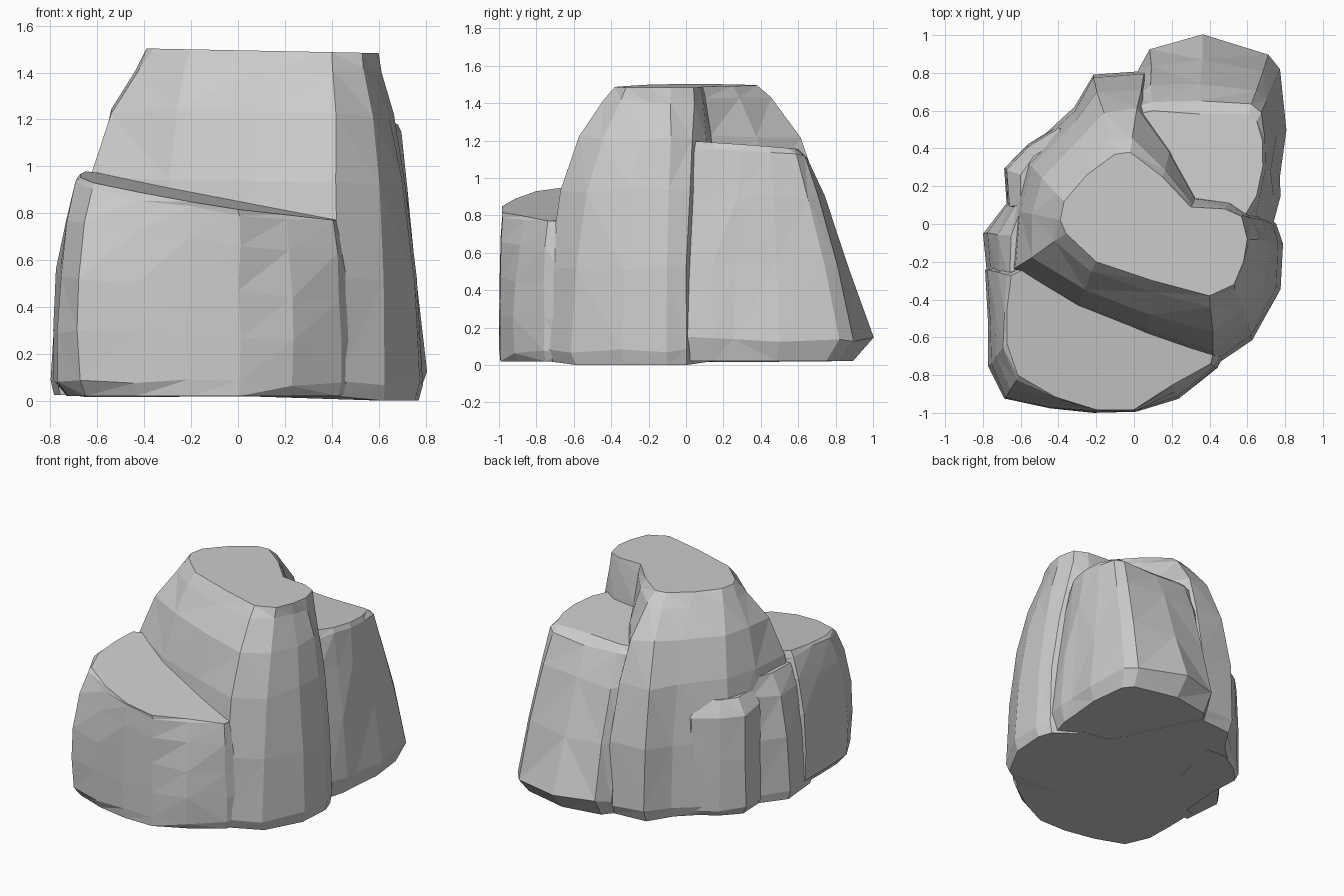
import bpy, bmesh, random

random.seed(4)


def lobe(name, pairs, ztop, zbase, profile, steep=lambda x: 1.0):
    """Loft a boulder lobe: pairs = (top x, top y, base x, base y), profile = (height, spread).
    steep(x) > 1 straightens the bulge of the profile on that side."""
    bm = bmesh.new()
    rings = []
    for k, (f, t0) in enumerate(profile):
        ring = []
        for tx, ty, bx, by in pairs:
            t = t0 ** steep(tx) if 0 < k < len(profile) - 1 else t0
            x, y = tx + (bx - tx) * t, ty + (by - ty) * t
            zb = zbase(tx)
            z = zb + f * (ztop(tx, ty) - zb)
            if 0 < k < len(profile) - 1:
                x += random.uniform(-.007, .007)
                y += random.uniform(-.007, .007)
                z += random.uniform(-.015, .015)
            ring.append(bm.verts.new((x, y, z)))
        rings.append(ring)
    n = len(pairs)
    for a, b in zip(rings, rings[1:]):
        for i in range(n):
            j = (i + 1) % n
            bm.faces.new((a[i], a[j], b[j], b[i]))
    bm.faces.new(rings[0][::-1])
    bm.faces.new(rings[-1])
    bmesh.ops.triangulate(bm, faces=bm.faces[:])
    bmesh.ops.recalc_face_normals(bm, faces=bm.faces[:])
    me = bpy.data.meshes.new(name)
    bm.to_mesh(me)
    bm.free()
    ob = bpy.data.objects.new(name, me)
    bpy.context.collection.objects.link(ob)
    return ob


# tall central mass, straighter on its right side
rock = lobe("rock", [
    (-.36, -.05, -.70, -.28), (-.20, -.20, -.32, -.49), (.10, -.30, .06, -.64),
    (.40, -.38, .43, -.75), (.53, -.32, .63, -.61), (.58, -.20, .77, -.35),
    (.60, -.08, .785, -.10), (.57, .04, .75, .00), (.48, .08, .52, .13),
    (.30, .09, .35, .17), (.15, .25, .21, .48), (-.02, .38, .06, .81),
    (-.10, .37, -.22, .79), (-.25, .26, -.32, .62), (-.37, .12, -.60, .36),
    (-.39, .02, -.67, .07)],
    lambda x, y: 1.495 - .02 * x, lambda x: 0.0 if x > .52 else .018,
    [(0, .92), (.05, 1), (.35, .95), (.63, .77), (.82, .53), (.95, .18), (1, 0)],
    lambda x: 1.8 if x > .55 else 1.3 if x > .5 else 1.0)

# low front ledge with a sloping top
front = lobe("front_ledge", [
    (-.66, -.27, -.79, -.24), (-.68, -.45, -.78, -.50), (-.68, -.64, -.77, -.75),
    (-.62, -.81, -.68, -.93), (-.42, -.92, -.45, -.98), (-.20, -.985, -.22, -1.0),
    (.00, -.985, .01, -1.0), (.20, -.86, .23, -.92), (.41, -.74, .44, -.76),
    (.44, -.60, .50, -.65), (.10, -.30, .10, -.30), (-.40, -.15, -.40, -.15)],
    lambda x, y: .835 - .16 * x + .08 * (y + .75), lambda x: .02,
    [(0, .5), (.07, .95), (.3, 1), (.55, .88), (.8, .5), (.97, .1), (1, -.08)])

# back shoulder
back = lobe("back_shoulder", [
    (.30, .00, .30, .00), (.60, .04, .74, .00), (.66, .15, .77, .14),
    (.69, .30, .77, .25), (.69, .45, .80, .50), (.66, .57, .77, .82),
    (.62, .61, .71, .90), (.35, .62, .37, 1.0), (.10, .63, .08, .93),
    (.00, .60, .02, .82), (-.05, .30, .00, .30)],
    lambda x, y: 1.2 - .07 * y, lambda x: .022,
    [(0, .72), (.1, 1), (.45, .67), (.77, .33), (.96, .07), (1, -.1)])

# small buttresses on the left flank
block = lobe("left_block", [
    (-.60, .10, -.67, .09), (-.35, .05, -.35, .05), (-.25, .45, -.25, .50),
    (-.40, .44, -.40, .52), (-.53, .36, -.56, .42), (-.60, .26, -.685, .30)],
    lambda x, y: .83, lambda x: .016,
    [(0, .7), (.06, .95), (.5, 1), (.88, .8), (1, 0)])
foot = lobe("left_foot", [
    (-.66, -.32, -.77, -.34), (-.45, -.30, -.45, -.30), (-.45, .10, -.45, .12),
    (-.59, .10, -.65, .14), (-.65, -.06, -.80, -.05)],
    lambda x, y: .90, lambda x: .025,
    [(0, .9), (.06, 1), (.5, .8), (.85, .45), (1, 0)])

# merge everything into one boulder
bpy.context.view_layer.objects.active = rock
for part in (front, back, block, foot):
    mod = rock.modifiers.new("join", 'BOOLEAN')
    mod.operation, mod.solver, mod.object = 'UNION', 'EXACT', part
    bpy.ops.object.modifier_apply(modifier=mod.name)
    bpy.data.objects.remove(part)
